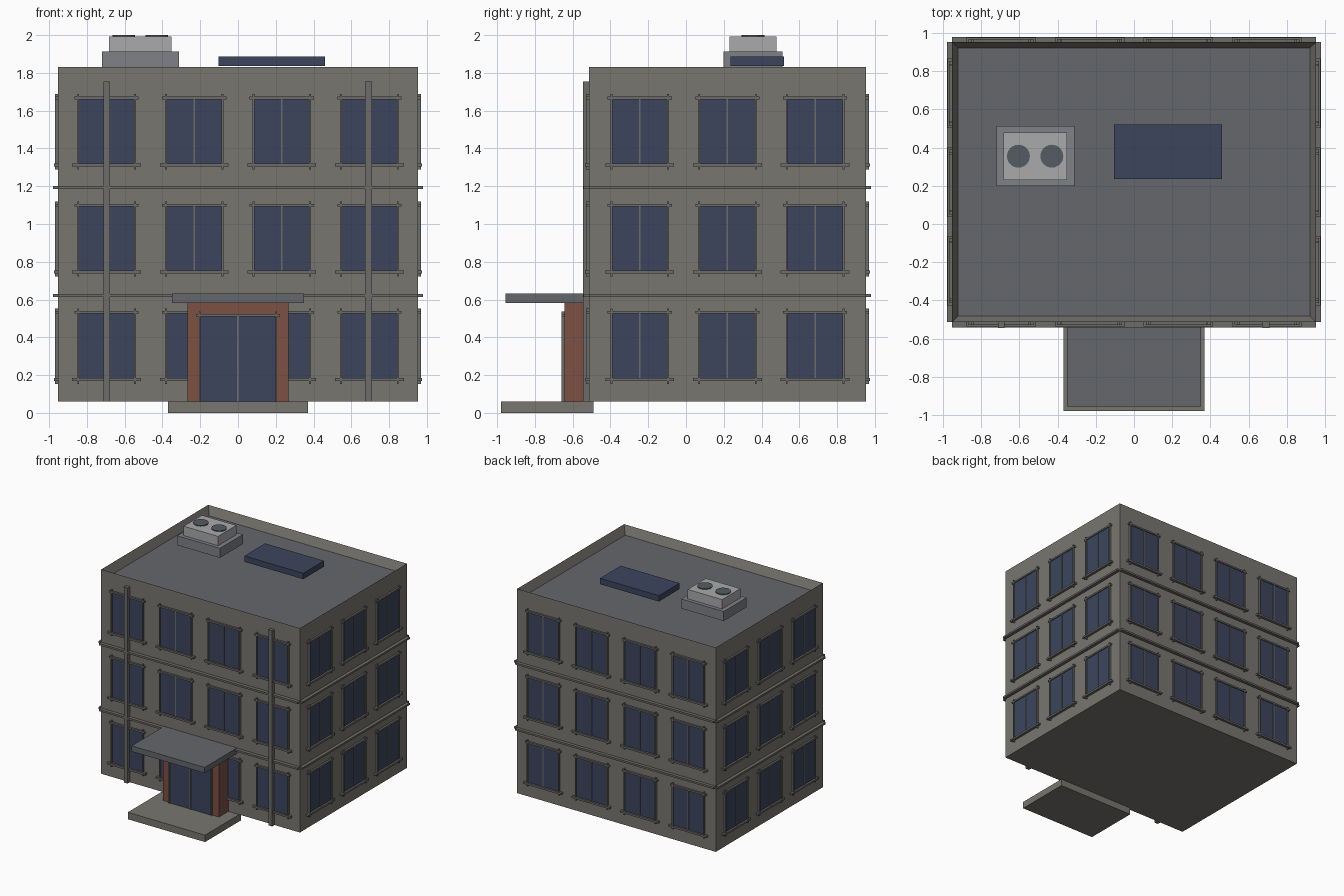
import bpy, bmesh, math
from mathutils import Matrix, Vector

if "Cube" in bpy.data.objects:
    bpy.data.objects.remove(bpy.data.objects["Cube"])


def material(name, rgb):
    m = bpy.data.materials.new(name)
    m.diffuse_color = (*rgb, 1)
    m.use_nodes = True
    m.node_tree.nodes["Principled BSDF"].inputs["Base Color"].default_value = m.diffuse_color
    return m


WALL = material("wall_stone", (0.19, 0.18, 0.16))
ROOF = material("roof_grey", (0.13, 0.135, 0.145))
TRIM = material("trim_grey", (0.15, 0.15, 0.145))
GLASS = material("dark_glass", (0.045, 0.06, 0.11))
BRICK = material("red_brick", (0.20, 0.08, 0.055))
METAL = material("light_metal", (0.40, 0.40, 0.41))
PLINTH = material("plinth_grey", (0.21, 0.22, 0.24))
FAN = material("fan_grey", (0.09, 0.11, 0.125))


def add_box(bm, lo, hi, mat=0):
    lo, hi = Vector(lo), Vector(hi)
    mtx = Matrix.Translation((lo + hi) / 2) @ Matrix.Diagonal((*(hi - lo), 1))
    verts = bmesh.ops.create_cube(bm, size=1, matrix=mtx)["verts"]
    faces = {f for v in verts for f in v.link_faces}
    for f in faces:
        f.material_index = mat
    return faces


def to_mesh(bm, name, mats):
    me = bpy.data.meshes.new(name)
    bm.to_mesh(me)
    bm.free()
    for m in mats:
        me.materials.append(m)
    return me


def place(name, me, matrix=Matrix()):
    ob = bpy.data.objects.new(name, me)
    ob.matrix_world = matrix
    bpy.context.collection.objects.link(ob)
    return ob


def box(name, lo, hi, mat):
    bm = bmesh.new()
    add_box(bm, lo, hi)
    return place(name, to_mesh(bm, name, [mat]))


X, YF, YB = 0.952, -0.513, 0.952      # wall planes
YC = (YF + YB) / 2
BASE, TOP = 0.06, 1.83

# Main body with a sunken roof inside the parapet
bm = bmesh.new()
faces = add_box(bm, (-X, YF, BASE), (X, YB, TOP))
roof = max(faces, key=lambda f: f.calc_center_median().z)
bmesh.ops.inset_region(bm, faces=[roof], thickness=0.045)
bmesh.ops.translate(bm, verts=roof.verts, vec=(0, 0, -0.075))
roof.material_index = 1
place("building_body", to_mesh(bm, "building_body", [WALL, ROOF]))

# Floor bands on all four walls
for i, z in enumerate((0.622, 1.193)):
    lo, hi = z - 0.008, z + 0.008
    bm = bmesh.new()
    add_box(bm, (-X, YF - 0.03, lo), (X, YF, hi))
    add_box(bm, (-X, YB, lo), (X, YB + 0.028, hi))
    for s in (-1, 1):
        a, b = sorted((s * X, s * (X + 0.028)))
        add_box(bm, (a, YF, lo), (b, YB, hi))
    place(f"floor_band_{i + 1}", to_mesh(bm, "floor_band", [TRIM]))


# Glazed unit facing -y: pane, crossing jambs, head, mullion and optional sill
def glazing(name, w, h, sill=True):
    bm = bmesh.new()
    hw = w / 2
    low = 0.03 if sill else 0
    add_box(bm, (-hw, -0.007, 0), (hw, 0, h), 1)
    for s in (-1, 1):
        add_box(bm, (s * hw - 0.005, -0.016, -low), (s * hw + 0.005, 0, h + 0.027))
    add_box(bm, (-0.004, -0.013, 0), (0.004, 0, h))
    add_box(bm, (-hw - 0.02, -0.016, h), (hw + 0.02, 0, h + 0.014))
    if sill:
        add_box(bm, (-hw - 0.032, -0.023, -0.014), (hw + 0.032, 0, 0.002))
    return to_mesh(bm, name, [TRIM, GLASS])


# Windows: four per long wall, three per side, on three floors
window = glazing("window", 0.30, 0.342)
STEP = 0.464
for floor, z in enumerate((0.184, 0.751, 1.318)):
    for i in range(4):
        x = (i - 1.5) * STEP
        for side, y, ang in (("front", YF, 0), ("back", YB, math.pi)):
            place(f"window_{side}_{floor}_{i}", window,
                  Matrix.Translation((x, y, z)) @ Matrix.Rotation(ang, 4, "Z"))
    for i in range(3):
        y = YC + (i - 1) * STEP
        for side, s in (("left", -1), ("right", 1)):
            place(f"window_{side}_{floor}_{i}", window,
                  Matrix.Translation((s * X, y, z)) @ Matrix.Rotation(s * math.pi / 2, 4, "Z"))

# Downpipes
for side, x in (("left", -0.695), ("right", 0.691)):
    box(f"downpipe_{side}", (x - 0.018, YF - 0.032, BASE), (x + 0.018, YF, 1.755), TRIM)

# Entrance: step, brick portal, glass doors and canopy
box("entrance_step", (-0.37, -0.98, 0), (0.37, -0.49, BASE), WALL)
box("entrance_portal", (-0.267, -0.642, BASE), (0.267, YF, 0.583), BRICK)
place("entrance_doors", glazing("entrance_doors", 0.405, 0.45, False),
      Matrix.Translation((0, -0.642, BASE)))
box("entrance_canopy", (-0.35, -0.956, 0.583), (0.35, YF, 0.632), ROOF)

# Rooftop cooling unit with two fans
box("cooling_unit_base", (-0.72, 0.198, TOP), (-0.312, 0.512, 1.912), PLINTH)
box("cooling_unit", (-0.682, 0.23, 1.912), (-0.352, 0.48, 1.993), METAL)
for i, x in enumerate((-0.605, -0.43)):
    bm = bmesh.new()
    bmesh.ops.create_cone(bm, cap_ends=True, segments=24, radius1=0.06, radius2=0.06,
                          depth=0.007, matrix=Matrix.Translation((x, 0.355, 1.9965)))
    place(f"cooling_fan_{i + 1}", to_mesh(bm, "cooling_fan", [FAN]))

# Rooftop panel
box("roof_panel", (-0.104, 0.236, 1.837), (0.46, 0.52, 1.888), GLASS)
